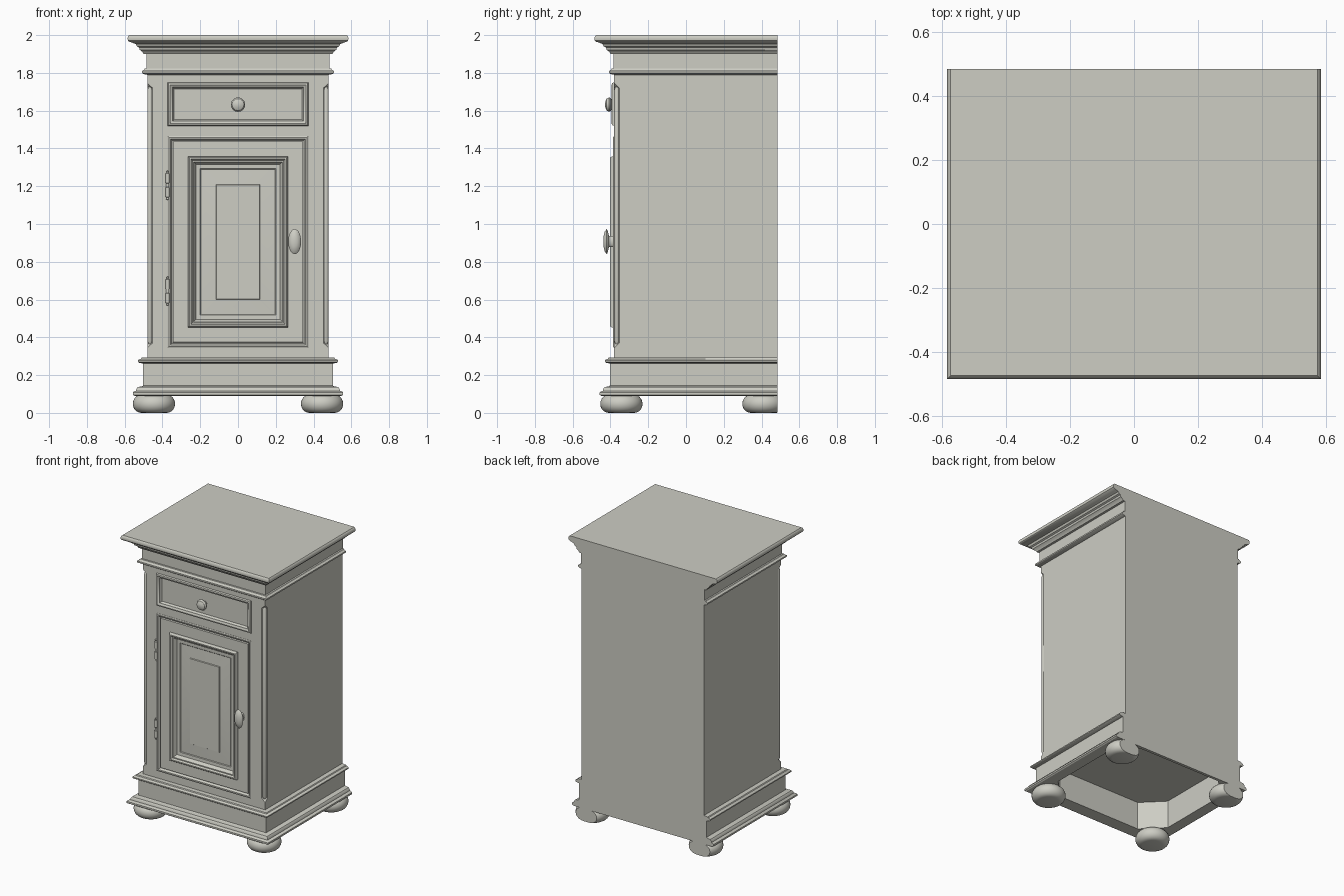
import bpy, bmesh, math
from mathutils import Matrix, Vector

if "Cube" in bpy.data.objects:
    bpy.data.objects.remove(bpy.data.objects["Cube"])

XS, YF, YB = 0.48, -0.38, 0.485      # body half width, front plane, back plane
paint = bpy.data.materials.new("warm grey paint")
paint.diffuse_color = (0.61, 0.61, 0.55, 1)
paint.use_nodes = True
paint.node_tree.nodes["Principled BSDF"].inputs["Base Color"].default_value = paint.diffuse_color


def loft(name, rings, matrix=Matrix(), smooth=True, cut_y=None):
    """Join closed rings of points into a capped solid."""
    bm = bmesh.new()
    vs = [[bm.verts.new(matrix @ Vector(p)) for p in r] for r in rings]
    n = len(rings[0])
    for a, b in zip(vs, vs[1:]):
        for i in range(n):
            j = (i + 1) % n
            bm.faces.new((a[i], a[j], b[j], b[i]))
    bm.faces.new(vs[0][::-1])
    bm.faces.new(vs[-1])
    bmesh.ops.remove_doubles(bm, verts=bm.verts[:], dist=1e-5)
    if cut_y is not None:
        bmesh.ops.bisect_plane(bm, geom=bm.verts[:] + bm.edges[:] + bm.faces[:],
                               plane_co=(0, cut_y, 0), plane_no=(0, 1, 0), clear_outer=True)
        bmesh.ops.holes_fill(bm, edges=[e for e in bm.edges if e.is_boundary])
    bmesh.ops.recalc_face_normals(bm, faces=bm.faces[:])
    me = bpy.data.meshes.new(name)
    bm.to_mesh(me)
    bm.free()
    me.materials.append(paint)
    ob = bpy.data.objects.new(name, me)
    bpy.context.collection.objects.link(ob)
    if smooth:
        shade(ob)
    return ob


def shade(ob):
    bpy.ops.object.select_all(action='DESELECT')
    ob.select_set(True)
    bpy.context.view_layer.objects.active = ob
    bpy.ops.object.shade_smooth_by_angle(angle=math.radians(32))


def lathe(name, profile, matrix, segs=32, smooth=True, cut_y=None):
    rings = [[(r * math.cos(2 * math.pi * i / segs), r * math.sin(2 * math.pi * i / segs), z)
              for i in range(segs)] for r, z in profile]
    return loft(name, rings, matrix, smooth, cut_y)


def panel(name, x, z0, z1, profile):
    """Rectangular moulded panel: profile is (inset, projection from the front)."""
    return loft(name, [[(-x + d, YF - p, z0 + d), (x - d, YF - p, z0 + d),
                        (x - d, YF - p, z1 - d), (-x + d, YF - p, z1 - d)]
                       for d, p in profile])


def outward(x, z, sx=1, sy=1):
    """Placement for a turned part that points out of the front."""
    return (Matrix.Translation((x, YF, z)) @ Matrix.Rotation(math.pi / 2, 4, 'X')
            @ Matrix.Diagonal((sx, sy, 1, 1)))


# Carcass with base, waist and cornice mouldings (offset, height)
outline = [(.068, .09), (.077, .096), (.077, .108), (.068, .115), (.06, .117), (.058, .128),
           (.05, .137), (.03, .14), (.022, .145), (.022, .262), (.042, .264), (.05, .27),
           (.05, .278), (.042, .284), (.034, .286), (.03, .292), (0, .294),
           (0, 1.79), (.02, 1.794), (.028, 1.8), (.028, 1.81), (.018, 1.815), (.014, 1.822),
           (.005, 1.824), (.005, 1.9), (.02, 1.901), (.026, 1.912), (.04, 1.922), (.044, 1.935),
           (.055, 1.94), (.062, 1.953), (.08, 1.96), (.096, 1.965), (.103, 1.972),
           (.105, 1.983), (.101, 1.995), (.095, 2.0)]
body = loft("cabinet_body", [[(-XS - d, YB, z), (-XS - d, YF - d, z),
                              (XS + d, YF - d, z), (XS + d, YB, z)] for d, z in outline],
            smooth=False)

# Cutters: hollow underside, door and drawer pockets, stopped corner chamfers
xi, y0, y1, c = .47, -.355, .465, .14
hollow = [(-xi + c, y0), (xi - c, y0), (xi, y0 + c), (xi, y1 - c),
          (xi - c, y1), (-xi + c, y1), (-xi, y1 - c), (-xi, y0 + c)]
cutters = [loft("hollow_cutter", [[(x, y, z) for x, y in hollow] for z in (0, .29)], smooth=False)]
for z0, z1 in ((.345, 1.465), (1.52, 1.75)):
    cutters.append(panel("pocket_cutter", .372, z0, z1, [(0, -.031), (0, .1)]))
for s in (-1, 1):
    cutters.append(lathe("corner_cutter", [(0, .345), (.028, .37), (.028, 1.72), (0, 1.745)],
                         Matrix.Translation((s * XS, YF, 0)), 4, False))
bpy.context.view_layer.objects.active = body
for cut in cutters:
    mod = body.modifiers.new("cut", 'BOOLEAN')
    mod.operation, mod.solver, mod.object = 'DIFFERENCE', 'EXACT', cut
    bpy.ops.object.modifier_apply(modifier=mod.name)
for cut in cutters:
    bpy.data.objects.remove(cut)
shade(body)

# Door with bead, gap, raised moulding and fielded panel
panel("door", .372, .345, 1.465,
      [(0, -.03), (0, .002), (.006, .006), (.014, .005), (.02, -.002), (.022, -.012),
       (.027, -.012), (.029, 0), (.107, 0), (.108, .014), (.114, .022), (.122, .022),
       (.13, .012), (.137, .012), (.146, -.004), (.15, -.012), (.172, -.014),
       (.176, -.018), (.255, -.011), (.258, -.006)])

# Drawer front
panel("drawer_front", .372, 1.52, 1.75,
      [(0, -.03), (0, .002), (.004, .011), (.013, .014), (.02, .008), (.026, .006),
       (.03, -.006), (.034, -.01)])

# Drawer knob and oval door handle
lathe("drawer_knob", [(.014, -.012), (.014, .012), (.03, .016), (.037, .022), (.038, .028),
                      (.031, .04), (.016, .047), (0, .049)], outward(0, 1.632))
lathe("door_handle", [(.45, -.01), (.45, .028), (.9, .035), (1, .04), (.8, .05),
                      (.4, .057), (0, .058)], outward(.3, .907, .034, .066))

# Hinges with small finials
for label, z in (("lower", .645), ("upper", 1.205)):
    half = [(0, .078), (.007, .074), (.005, .066), (.01, .062), (.01, .012), (.008, .01), (.008, .002)]
    lathe(label + "_hinge", [(r, -h) for r, h in half] + [(r, h) for r, h in half[::-1]],
          Matrix.Translation((-.373, YF - .008, z)), 16)

# Corner beads and bun feet
bun = [(.067 + .045 * math.cos(a), .048 + .048 * math.sin(a))
       for a in (math.radians(-90 + 18 * i) for i in range(11))]
for side, s in (("left", -1), ("right", 1)):
    lathe(side + "_corner_bead", [(0, .362), (.008, .366), (.014, .38), (.014, 1.71),
                                  (.008, 1.726), (0, 1.73)],
          Matrix.Translation((s * (XS - .014), YF + .014, 0)), 16)
    for end, y in (("front", -.342), ("back", .41)):
        lathe(f"{end}_{side}_foot", bun, Matrix.Translation((s * .445, y, 0)), 40, cut_y=YB)
